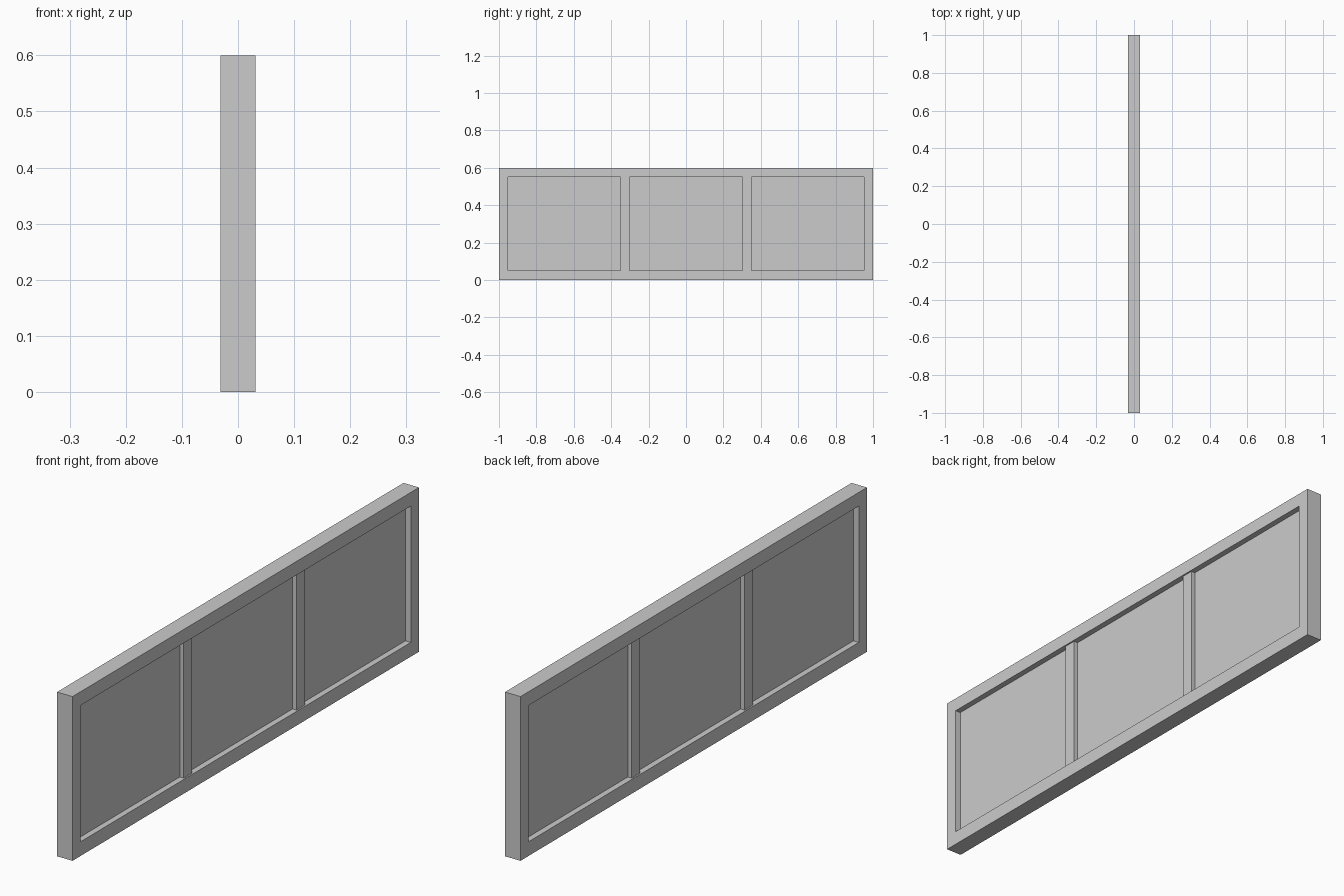
import bpy

cube = bpy.data.objects.get("Cube")
if cube:
    bpy.data.objects.remove(cube, do_unlink=True)

LENGTH, HEIGHT = 2.0, 0.6
BORDER, BOTTOM, TOP = 0.047, 0.052, 0.55      # frame opening
FRAME_T, MULLION_T, PANEL_T = 0.0625, 0.051, 0.019
MULLION_W, PANES = 0.048, 3

grey = bpy.data.materials.new("light grey")
grey.use_nodes = True
colour = (0.6, 0.6, 0.6, 1)
grey.diffuse_color = colour
grey.node_tree.nodes["Principled BSDF"].inputs["Base Color"].default_value = colour


def finish(obj, name):
    obj.name = obj.data.name = name
    obj.data.materials.append(grey)
    return obj


def box(name, thickness, y0, y1, z0, z1):
    """Box centred on x = 0 between the given y and z limits."""
    bpy.ops.mesh.primitive_cube_add(size=1, location=(0, (y0 + y1) / 2, (z0 + z1) / 2))
    obj = bpy.context.object
    obj.scale = (thickness, y1 - y0, z1 - z0)
    bpy.ops.object.transform_apply(location=False, rotation=False, scale=True)
    return finish(obj, name)


# Outer frame: one rectangular ring, cut open through its thickness
half, inner = LENGTH / 2, LENGTH / 2 - BORDER
frame = box("outer_frame", FRAME_T, -half, half, 0, HEIGHT)
opening = box("opening_cutter", FRAME_T * 2, -inner, inner, BOTTOM, TOP)
cut = frame.modifiers.new("opening", "BOOLEAN")
cut.operation, cut.solver, cut.object = "DIFFERENCE", "EXACT", opening
bpy.context.view_layer.objects.active = frame
bpy.ops.object.modifier_apply(modifier=cut.name)
bpy.data.objects.remove(opening, do_unlink=True)

# Thin panel and the slightly set back mullions between equal panes
box("infill_panel", PANEL_T, -inner, inner, BOTTOM, TOP)
pane = (2 * inner - (PANES - 1) * MULLION_W) / PANES
for i in range(1, PANES):
    y = -inner + i * pane + (i - 1) * MULLION_W
    box(f"mullion_{i}", MULLION_T, y, y + MULLION_W, BOTTOM, TOP)
